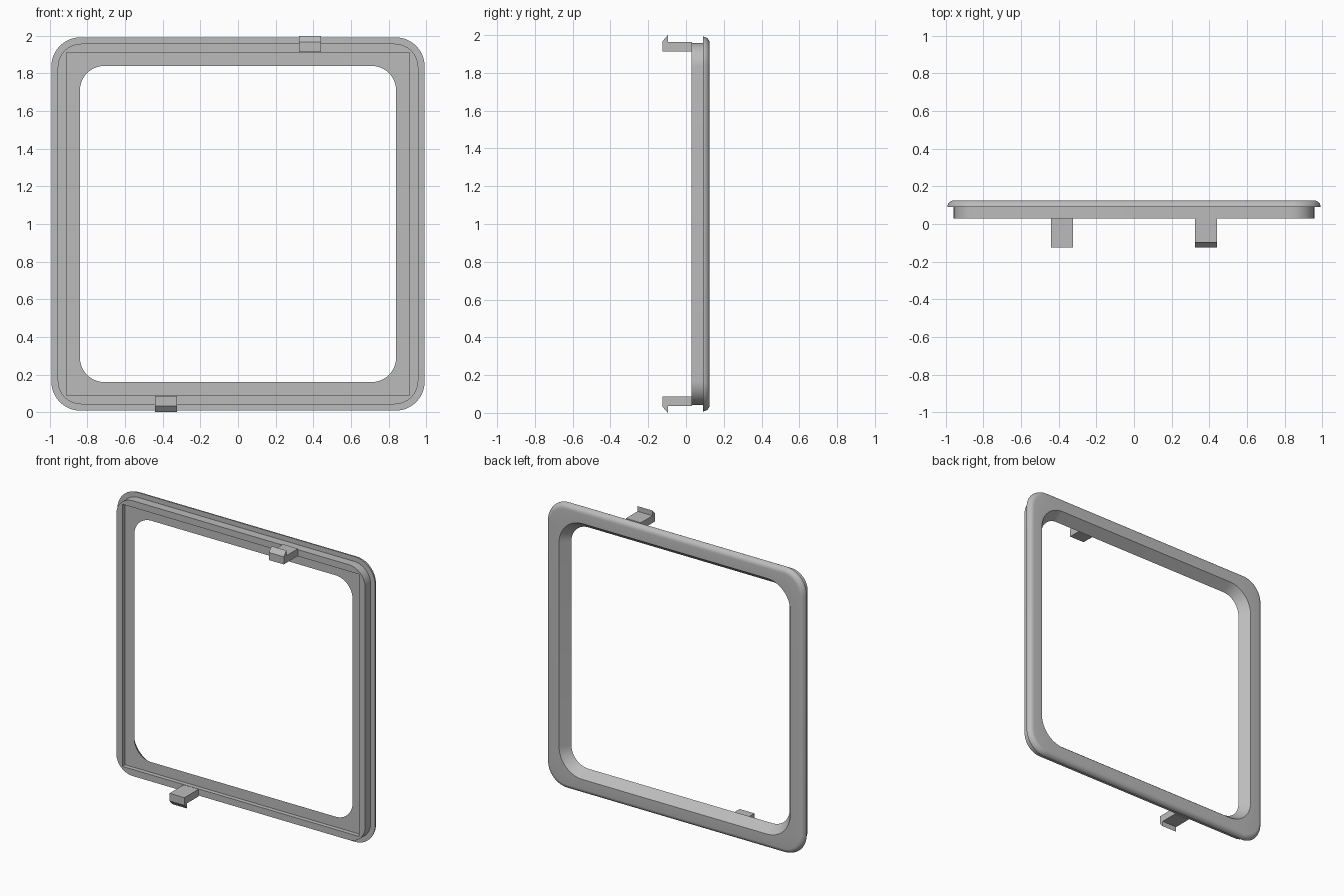
import bpy, bmesh
from math import sin, cos, pi, radians

cube = bpy.data.objects.get("Cube")
if cube:
    bpy.data.objects.remove(cube, do_unlink=True)

# Single grey plastic
grey = bpy.data.materials.new("grey plastic")
grey.use_nodes = True
colour = (0.5, 0.5, 0.5, 1)
grey.diffuse_color = colour
grey.node_tree.nodes["Principled BSDF"].inputs["Base Color"].default_value = colour

CENTRE_Z = 1.0
ARC = 14      # segments per rounded corner
ROUND = 6     # segments across the rounded rim


def finish(name, bm):
    """Turn a bmesh into a named, shaded object."""
    bmesh.ops.remove_doubles(bm, verts=bm.verts, dist=1e-5)
    bmesh.ops.recalc_face_normals(bm, faces=bm.faces)
    mesh = bpy.data.meshes.new(name)
    bm.to_mesh(mesh)
    bm.free()
    mesh.materials.append(grey)
    obj = bpy.data.objects.new(name, mesh)
    bpy.context.collection.objects.link(obj)
    bpy.ops.object.select_all(action='DESELECT')
    obj.select_set(True)
    bpy.context.view_layer.objects.active = obj
    bpy.ops.object.shade_smooth_by_angle(angle=radians(30))
    return obj


def rounded_square(bm, half, radius, y):
    """Ring of vertices around a square with rounded corners."""
    ring = []
    for corner in range(4):
        mid = pi / 4 + corner * pi / 2
        sx = 1 if cos(mid) > 0 else -1
        sz = 1 if sin(mid) > 0 else -1
        for i in range(ARC + 1):
            a = (corner + i / ARC) * pi / 2
            x = sx * (half - radius) + radius * cos(a)
            z = sz * (half - radius) + radius * sin(a)
            ring.append(bm.verts.new((x, y, CENTRE_Z + z)))
    return ring


# Frame: section of (half width, corner radius, y) swept round the opening
FRONT, STEP, RIM = 0.03, 0.09, 0.035
section = [(0.958, 0.125, FRONT), (0.958, 0.125, STEP)]
for i in range(ROUND + 1):
    a = i / ROUND * pi / 2
    section.append((0.957 + RIM * cos(a), 0.12 + RIM * cos(a), STEP + RIM * sin(a)))
section += [(0.89, 0.18, STEP + RIM),   # flared opening
            (0.84, 0.13, 0.06),
            (0.912, 0, 0.06),           # square recess
            (0.912, 0, FRONT)]

bm = bmesh.new()
rings = [rounded_square(bm, *s) for s in section]
for a, b in zip(rings, rings[1:] + rings[:1]):
    for i in range(len(a)):
        j = (i + 1) % len(a)
        bm.faces.new((a[i], a[j], b[j], b[i]))
finish("frame", bm)


# Snap clips: hooked profile (y, height from centre) extruded across x
def clip(name, side):
    hook = [(0.032, 0.914), (-0.125, 0.914), (-0.125, 0.967),
            (-0.096, 1.0), (-0.096, 0.964), (0.032, 0.964)]
    bm = bmesh.new()
    face = bm.faces.new([bm.verts.new((side * 0.325, y, CENTRE_Z + side * h))
                         for y, h in hook])
    out = bmesh.ops.extrude_face_region(bm, geom=[face])
    moved = [v for v in out["geom"] if isinstance(v, bmesh.types.BMVert)]
    bmesh.ops.translate(bm, verts=moved, vec=(side * 0.115, 0, 0))
    finish(name, bm)


clip("top_clip", 1)
clip("bottom_clip", -1)
